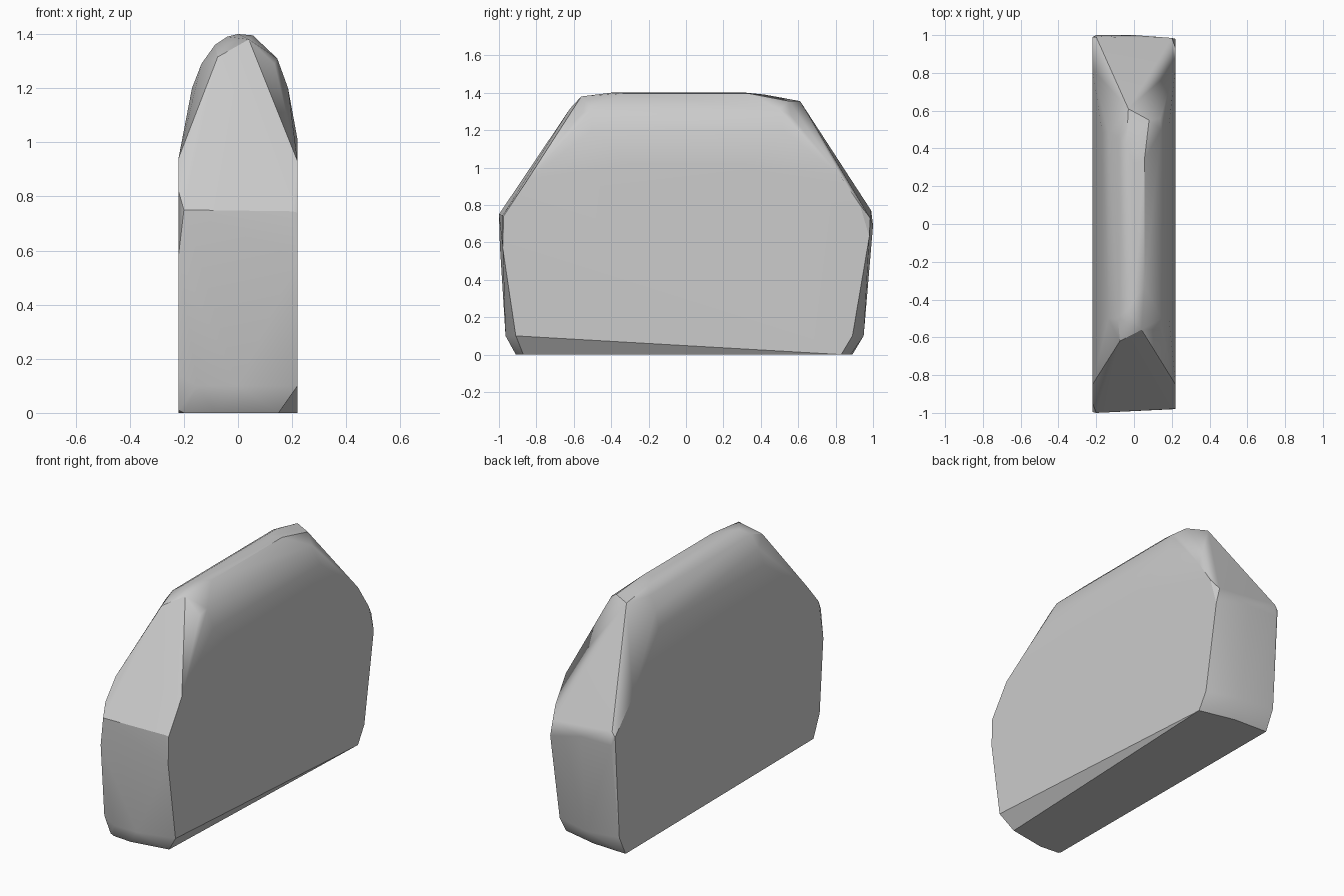
import bpy, bmesh, math

if "Cube" in bpy.data.objects:
    bpy.data.objects.remove(bpy.data.objects["Cube"], do_unlink=True)

stone = bpy.data.materials.new("light_grey")
stone.use_nodes = True
grey = (0.6, 0.6, 0.6, 1)
stone.diffuse_color = grey
stone.node_tree.nodes["Principled BSDF"].inputs["Base Color"].default_value = grey

HALF = 0.22  # half thickness of the slab
points = []


def side(x, outline):
    """Flat side plate given as (y, z) corners."""
    points.extend((x, y, z) for y, z in outline)


def ridge(x, z, front, back):
    """Lengthwise edge of the rounded crown."""
    points.extend([(x, front, z), (x, back, z)])


# Flat left side
side(HALF, [(-.91, .1), (.83, 0), (.89, .1), (.98, .63), (.93, .8), (.83, .95),
            (.3, 1.01), (-.3, 1.01), (-.85, .93), (-.975, .74), (-.98, .57)])

# Flat right side
side(-HALF, [(-.9, .01), (.89, .0), (.95, .12), (.99, .74), (.82, .92),
             (-.85, .94), (-.95, .82), (-.995, .58), (-.96, .14)])

# Rounded crown, from the right shoulder over the top to the left shoulder
ridge(-.17, 1.2, -.5, .5)
ridge(-.135, 1.29, -.5, .48)
ridge(-.085, 1.36, -.5, .46)
ridge(-.04, 1.39, -.46, .42)
ridge(0, 1.4, -.4, .32)
ridge(.055, 1.395, -.33, .34)
ridge(.145, 1.31, -.5, .5)
ridge(.185, 1.2, -.5, .52)

# Crown corners where the sloped ends begin
points += [(-.075, -.62, 1.315), (.04, -.56, 1.38), (.135, -.56, 1.29),
           (-.03, .61, 1.355), (.08, .55, 1.355), (.14, .56, 1.28)]

# Front and back end faces
points += [(-.2, -1, .75), (.2, -.98, .745), (0, -.965, .1), (-.15, -.965, .1),
           (-.2, 1, .69), (0, 1, .69), (.2, .985, .73), (-.2, .99, .77), (0, .95, .1)]

# Underside
points += [(-.2, -.9, 0), (-.08, -.91, 0), (.15, -.87, 0), (0, .88, 0)]

# Wrap the corners in one faceted skin
bm = bmesh.new()
for p in points:
    bm.verts.new(p)
hull = bmesh.ops.convex_hull(bm, input=bm.verts)
loose = {g for g in hull["geom_interior"] + hull["geom_unused"]
         if isinstance(g, bmesh.types.BMVert)}
bmesh.ops.delete(bm, geom=list(loose), context='VERTS')
bmesh.ops.dissolve_limit(bm, angle_limit=math.radians(1), verts=bm.verts, edges=bm.edges)
bmesh.ops.recalc_face_normals(bm, faces=bm.faces)

mesh = bpy.data.meshes.new("stone_slab")
bm.to_mesh(mesh)
bm.free()
mesh.materials.append(stone)
slab = bpy.data.objects.new("stone_slab", mesh)
bpy.context.collection.objects.link(slab)

# Soft shading with crisp creases
bpy.context.view_layer.objects.active = slab
slab.select_set(True)
bpy.ops.object.shade_smooth_by_angle(angle=math.radians(30))
weighted = slab.modifiers.new("weighted_normals", 'WEIGHTED_NORMAL')
weighted.keep_sharp = True
